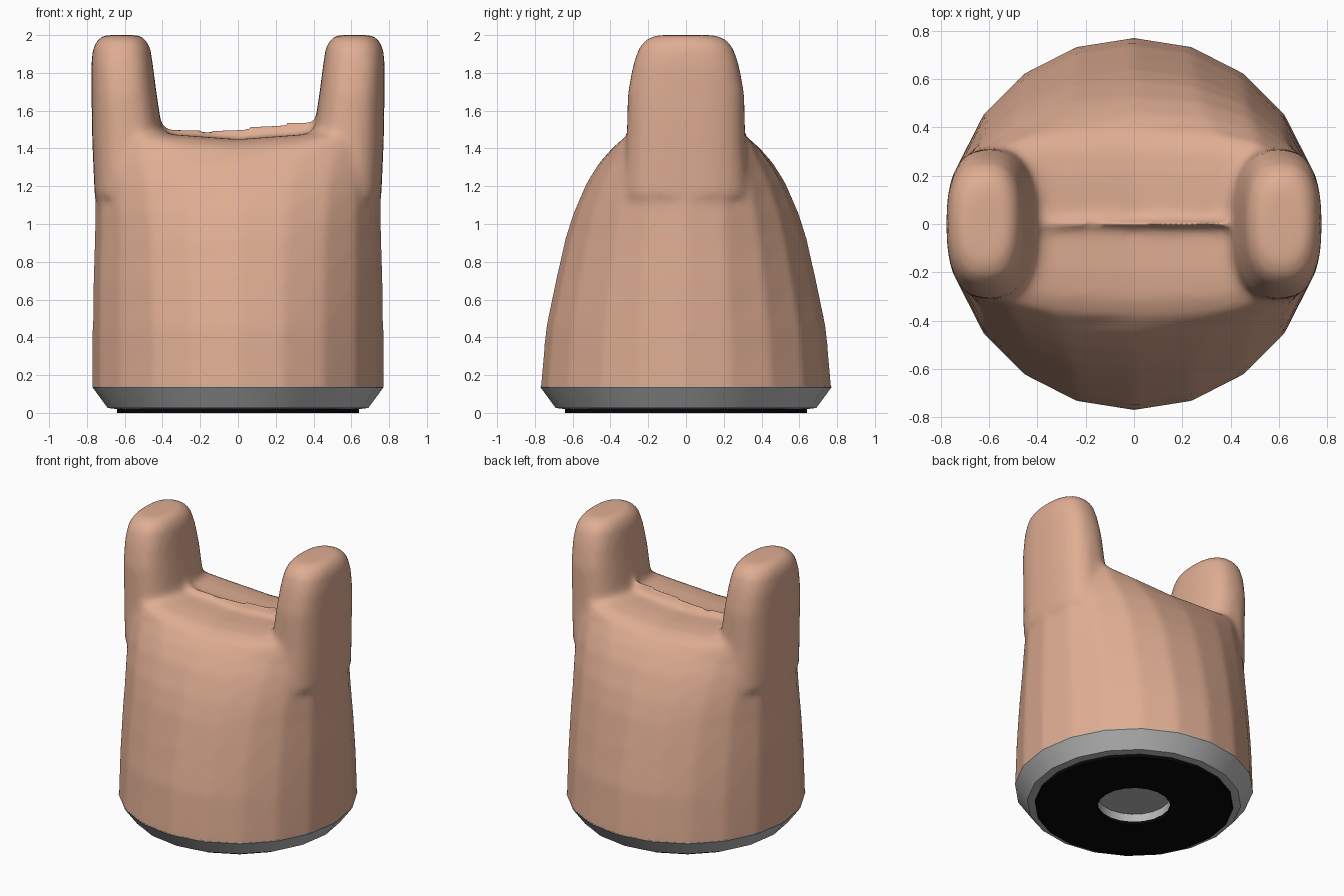
import bpy, bmesh, math

if "Cube" in bpy.data.objects:
    bpy.data.objects.remove(bpy.data.objects["Cube"])


def material(name, rgb):
    m = bpy.data.materials.new(name)
    m.diffuse_color = (*rgb, 1)
    m.use_nodes = True
    m.node_tree.nodes["Principled BSDF"].inputs["Base Color"].default_value = m.diffuse_color
    return m


SKIN = material("peach", (0.74, 0.42, 0.29))
GREY = material("grey", (0.48, 0.48, 0.48))
BLACK = material("black", (0.002, 0.002, 0.002))


def make_object(name, bm, mat):
    bmesh.ops.recalc_face_normals(bm, faces=bm.faces)
    me = bpy.data.meshes.new(name)
    bm.to_mesh(me)
    bm.free()
    me.materials.append(mat)
    ob = bpy.data.objects.new(name, me)
    bpy.context.collection.objects.link(ob)
    bpy.ops.object.select_all(action='DESELECT')
    bpy.context.view_layer.objects.active = ob
    ob.select_set(True)
    return ob


def loft(bm, sections, n, dip=False):
    """Stack superellipse rings: (z, centre x, half x, half y, exponent)."""
    rings = []
    for z, cx, hx, hy, e in sections:
        ring = []
        for i in range(n):
            a = 2 * math.pi * i / n
            c, s = math.cos(a), math.sin(a)
            x = cx + hx * math.copysign(abs(c) ** (2 / e), c)
            y = hy * math.copysign(abs(s) ** (2 / e), s)
            lift = 0.22 * x * x if dip and z > 1.39 else 0
            ring.append(bm.verts.new((x, y, z + lift)))
        rings.append(ring)
    for r0, r1 in zip(rings, rings[1:]):
        for i in range(n):
            j = (i + 1) % n
            bm.faces.new((r0[i], r0[j], r1[j], r1[i]))
    bm.faces.new(rings[0])
    bm.faces.new(rings[-1])


def revolve(name, profile, mat, n=20, closed=False):
    bm = bmesh.new()
    vs = [bm.verts.new((r, 0, z)) for r, z in profile]
    es = [bm.edges.new(p) for p in zip(vs, vs[1:])]
    if closed:
        es.append(bm.edges.new((vs[-1], vs[0])))
    bmesh.ops.spin(bm, geom=vs + es, axis=(0, 0, 1), cent=(0, 0, 0),
                   angle=2 * math.pi, steps=n, use_duplicate=False)
    bmesh.ops.remove_doubles(bm, verts=bm.verts, dist=0.0005)
    ob = make_object(name, bm, mat)
    bpy.ops.object.shade_smooth_by_angle(angle=math.radians(30))
    return ob


# Body: round at the bottom, pinched to a ridge at the top
bm = bmesh.new()
loft(bm, [(0.06, 0, 0.77, 0.772, 2), (0.14, 0, 0.77, 0.77, 2),
          (0.45, 0, 0.77, 0.742, 2), (0.70, 0, 0.767, 0.69, 2.05),
          (0.92, 0, 0.76, 0.64, 2.1), (1.06, 0, 0.757, 0.595, 2.2),
          (1.22, 0, 0.755, 0.525, 2.35), (1.33, 0, 0.755, 0.455, 2.6),
          (1.40, 0, 0.755, 0.385, 2.8), (1.435, 0, 0.75, 0.31, 2.9),
          (1.448, 0, 0.74, 0.2, 3), (1.45, 0, 0.74, 0.01, 3)], 20, dip=True)

# Two prongs merged into the body
for side in (-1, 1):
    loft(bm, [(1.15, side * 0.57, 0.19, 0.33, 2.6),
              (1.45, side * 0.582, 0.19, 0.315, 2.6),
              (1.55, side * 0.592, 0.182, 0.312, 2.6),
              (1.70, side * 0.604, 0.172, 0.308, 2.6),
              (1.85, side * 0.614, 0.163, 0.28, 2.6),
              (1.94, side * 0.616, 0.152, 0.25, 2.5),
              (1.99, side * 0.616, 0.125, 0.21, 2.4),
              (2.01, side * 0.616, 0.09, 0.15, 2.3)], 32)
body = make_object("body", bm, SKIN)
rm = body.modifiers.new("fuse", 'REMESH')
rm.mode = 'VOXEL'
rm.voxel_size = 0.022
sm = body.modifiers.new("soften", 'SMOOTH')
sm.factor = 0.5
sm.iterations = 8
for m in ("fuse", "soften"):
    bpy.ops.object.modifier_apply(modifier=m)

# Trim the bottom cleanly and set the prong height to 2
bm = bmesh.new()
bm.from_mesh(body.data)
bmesh.ops.bisect_plane(bm, geom=bm.verts[:] + bm.edges[:] + bm.faces[:],
                       plane_co=(0, 0, 0.14), plane_no=(0, 0, 1), clear_inner=True)
top = max(v.co.z for v in bm.verts)
for v in bm.verts:
    if v.co.z > 1.6:
        v.co.z = 1.6 + (v.co.z - 1.6) * 0.4 / (top - 1.6)
bm.to_mesh(body.data)
bm.free()
bpy.ops.object.shade_smooth()

# Chamfered base with a shallow round recess underneath
revolve("base", [(0, 0.075), (0.235, 0.075), (0.235, 0.02), (0.64, 0.02),
                 (0.69, 0.026), (0.77, 0.135), (0.77, 0.141), (0, 0.141)], GREY)

# Black ring pad on the underside
revolve("bottom_pad", [(0.235, 0), (0.64, 0), (0.64, 0.021), (0.235, 0.021)],
        BLACK, closed=True)
